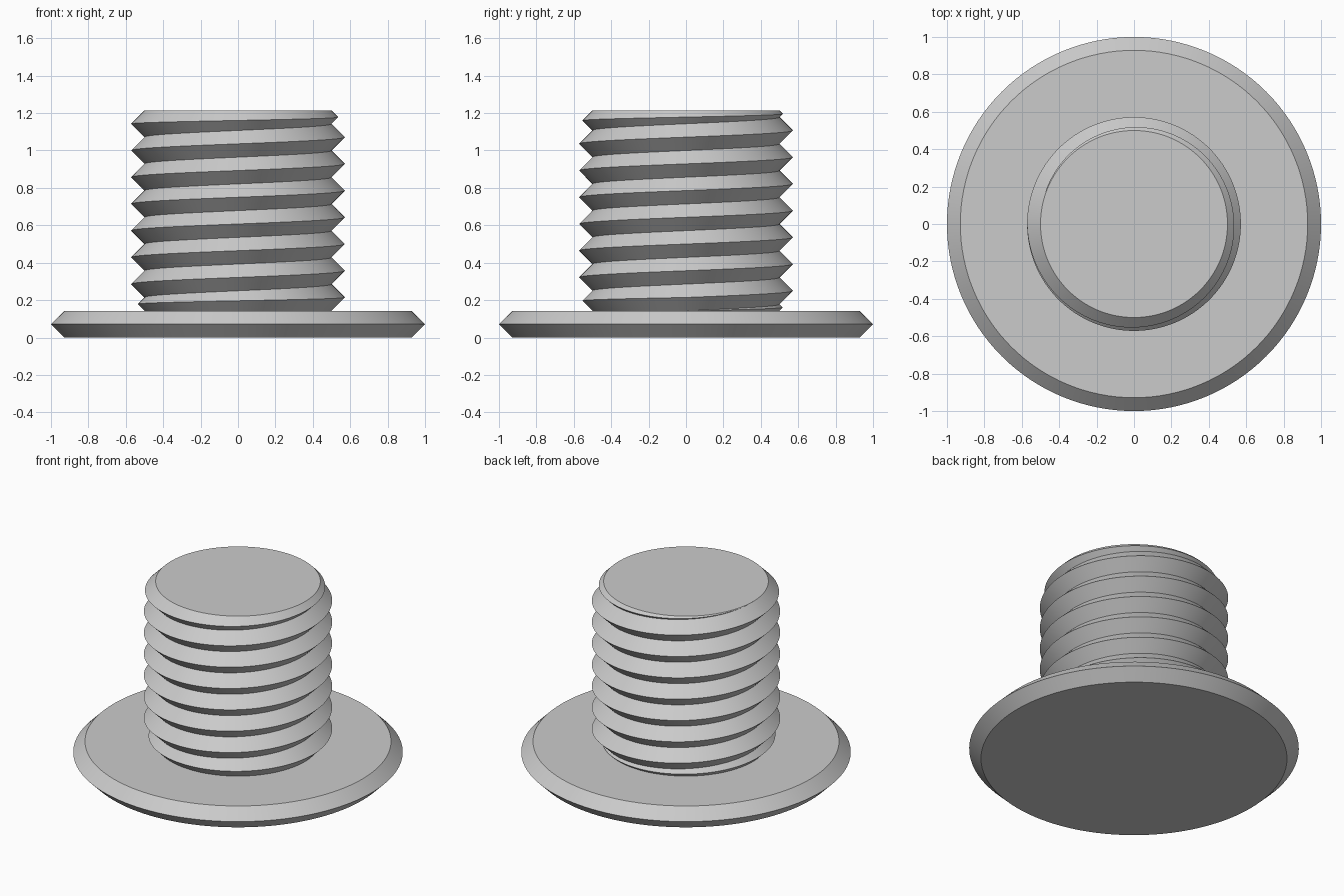
import bpy
import bmesh
from math import cos, sin, tau, radians

SIDES = 128
PITCH = 1 / 7          # one thread turn, also the thickness of the flange
FLANGE_TOP = PITCH
SHAFT_TOP = 8.5 * PITCH

if "Cube" in bpy.data.objects:
    bpy.data.objects.remove(bpy.data.objects["Cube"], do_unlink=True)

grey = bpy.data.materials.new("plain grey")
grey.use_nodes = True
grey.diffuse_color = (0.6, 0.6, 0.6, 1)
shader = next(n for n in grey.node_tree.nodes if n.type == "BSDF_PRINCIPLED")
shader.inputs["Base Color"].default_value = grey.diffuse_color


def ridged_solid(name, radius, roots_at):
    """Closed round solid with a 45 degree ridge between each pair of root heights."""
    bm = bmesh.new()
    columns = []
    for i in range(SIDES + 1):
        turn = i / SIDES
        c, s = cos(tau * turn), sin(tau * turn)
        roots = roots_at(turn)
        profile = [(radius, roots[0])]
        for low, high in zip(roots, roots[1:]):
            profile += [(radius + (high - low) / 2, (low + high) / 2), (radius, high)]
        columns.append([bm.verts.new((r * c, r * s, z)) for r, z in profile])
    for a, b in zip(columns, columns[1:]):
        for j in range(len(a) - 1):
            bm.faces.new((a[j], b[j], b[j + 1], a[j + 1]))
    # flat end caps
    bm.faces.new([col[-1] for col in columns[:-1]])
    bm.faces.new([col[0] for col in reversed(columns[:-1])])
    # weld the seam and the points where ridges run out to nothing
    bmesh.ops.remove_doubles(bm, verts=bm.verts, dist=0.0001)
    bmesh.ops.recalc_face_normals(bm, faces=bm.faces)
    mesh = bpy.data.meshes.new(name)
    bm.to_mesh(mesh)
    bm.free()
    mesh.materials.append(grey)
    obj = bpy.data.objects.new(name, mesh)
    bpy.context.collection.objects.link(obj)
    bpy.ops.object.select_all(action="DESELECT")
    obj.select_set(True)
    bpy.context.view_layer.objects.active = obj
    bpy.ops.object.shade_smooth_by_angle(angle=radians(30))
    return obj


def thread_roots(turn):
    """Helix root heights at this angle, cut off at both ends of the shaft."""
    heights = (FLANGE_TOP + PITCH * (k + turn) for k in range(-1, 9))
    return [min(max(z, FLANGE_TOP), SHAFT_TOP) for z in heights]


# Wide disc with a bevelled rim
ridged_solid("flange", 1 - PITCH / 2, lambda turn: [0, FLANGE_TOP])

# Screw shaft with a helical thread
ridged_solid("threaded_shaft", 0.5, thread_roots)
